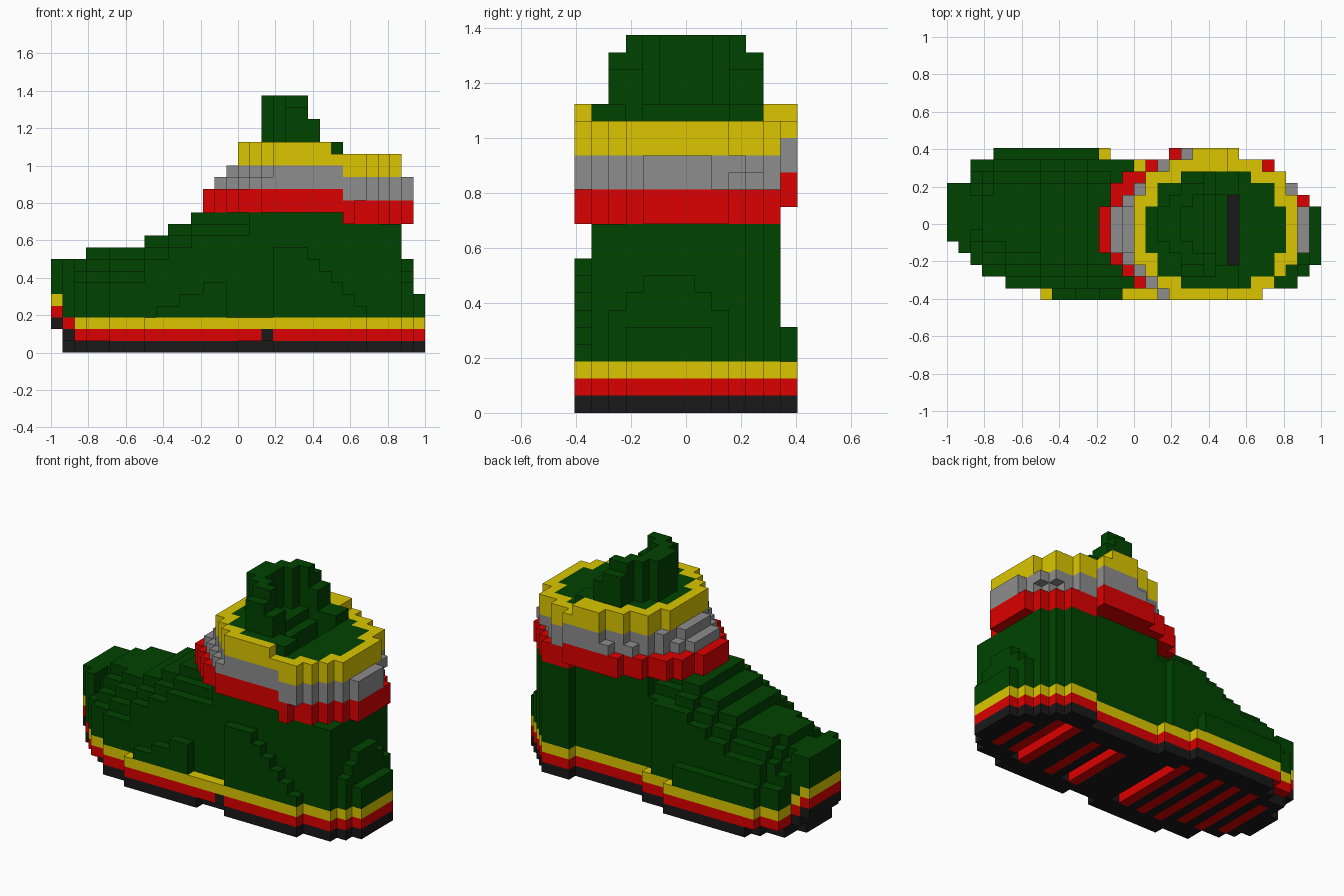
import bpy, bmesh

cube = bpy.data.objects.get("Cube")
if cube:
    bpy.data.objects.remove(cube, do_unlink=True)

U = 1 / 16                  # block size
NX, NY = 32, 13             # blocks along the foot and across it

COLOURS = {
    "dark_green": (0.0, 0.056, 0.0),
    "yellow": (0.708, 0.565, 0.0),
    "red": (0.716, 0.0, 0.0),
    "grey": (0.266, 0.266, 0.266),
    "black": (0.0097, 0.0097, 0.0097),
}
PARTS = {
    "outsole": "black", "tread_bars": "red", "red_midsole": "red",
    "yellow_welt": "yellow", "upper": "dark_green", "red_collar": "red",
    "grey_collar": "grey", "yellow_collar": "yellow", "lining": "dark_green",
    "tongue": "dark_green", "insole": "black",
}
mats = {}
for name, rgb in COLOURS.items():
    m = bpy.data.materials.new(name)
    m.use_nodes = True
    m.diffuse_color = (*rgb, 1)
    bsdf = m.node_tree.nodes["Principled BSDF"]
    bsdf.inputs["Base Color"].default_value = (*rgb, 1)
    bsdf.inputs["Roughness"].default_value = 0.9
    mats[name] = m

blocks = {}                 # (i, j, k) -> part name


def column(part, i, j, k0, k1):
    for k in range(k0, k1):
        blocks[i, j, k] = part


def runs(*pairs):
    """Expand (value, count) pairs into one value per block."""
    return [v for v, n in pairs for _ in range(n)]


# Footprint edges and instep height for each slice from toe to heel
J_MIN = runs((5, 1), (4, 1), (3, 1), (2, 2), (1, 3), (0, 19), (1, 3), (2, 1), (3, 1))
J_MAX = runs((9, 2), (11, 2), (12, 10), (11, 3), (10, 8), (11, 3), (10, 1), (9, 1), (8, 1), (7, 1))
TOP = runs((8, 3), (9, 5), (10, 2), (11, 2), (12, 13), (11, 5), (8, 1), (5, 1))


def inside(i, j, x0, x1, y0, y1, power):
    """Is the block centre inside a rounded oval with these limits?"""
    x, y = -1 + (i + 0.5) * U, (j + 0.5 - NY / 2) * U
    dx = abs(x - (x0 + x1) / 2) / ((x1 - x0) / 2)
    dy = abs(y - (y0 + y1) / 2) / ((y1 - y0) / 2)
    return dx ** power + dy ** power <= 1


# Sole layers with toe spring; flush red bars cross the tread,
# and three of them stand beside an open groove
BARS = (3, 5, 7, 9, 11, 13, 19, 22, 25, 27, 29)
GROOVES = (14, 20, 26)
for i in range(NX):
    lift = max(0, 2 - i)
    a, b = J_MIN[i], J_MAX[i]
    for j in range(a, b + 1):
        across = a + 2 <= j <= b - 2
        inset = (j in (a, b) and i <= 4) or (j == 0 and 16 <= i <= 18)
        if across and i in BARS:
            column("tread_bars", i, j, 0, 1)
        elif not (across and i in GROOVES):
            column("outsole", i, j, 2 if i == 0 else int(inset), 1 + lift)
        column("red_midsole", i, j, 1 + lift, 2 + lift)
        column("upper" if (i, j) == (1, 4) else "yellow_welt", i, j, 2 + lift, 3 + lift)
column("outsole", 18, 0, 1, 2)


def upper_top(i, j):
    """Height of the upper, stepping down towards its edges."""
    a, b, top = J_MIN[i], J_MAX[i], TOP[i]
    if i < 2:
        return top
    if i == 30:
        return top - max(0, abs(j - 5) - 1)
    if j == 0:                                   # outer side panels
        return 4 + (i - 9) // 2 if i < 15 else min(9, 30 - i)
    if i < 17:                                   # rounded forefoot
        if j == a:
            return min(top, 6)
        if j == b and i < 14:
            return min(top, 5)
        d = min(j - a, b - j)
        return top - (2 if d <= 1 else 1 if d == 2 else 0)
    return top


# Upper, leaving a few bare ledges on the welt
for i in range(NX):
    for j in range(J_MIN[i], J_MAX[i] + 1):
        ledge = (j == 0 and (i == 8 or 15 <= i <= 18)) or (i, j) in ((13, 12), (16, 11))
        if not ledge:
            column("upper", i, j, 3 + max(0, 2 - i), upper_top(i, j))

# Striped collar: two layers per stripe, one block lower round the heel
STRIPES = [
    ("red_collar", 12, -0.1875, 0.945, -0.42, 0.395, 2.0),
    ("red_collar", 13, -0.1875, 0.945, -0.42, 0.395, 2.0),
    ("grey_collar", 14, -0.125, 0.9375, -0.445, 0.395, 1.75),
    ("grey_collar", 15, -0.0625, 0.9375, -0.445, 0.395, 1.75),
    ("yellow_collar", 16, 0.0, 0.875, -0.44, 0.393, 2.2),
    ("yellow_collar", 17, 0.0, 0.875, -0.44, 0.393, 2.2),
]
for part, k, *oval in STRIPES:
    for i in range(NX):
        for j in range(NY):
            if inside(i, j, *oval) and (i, k) != (24, 17):
                blocks[i, j, k - (i >= 25)] = part

# Lining fills the opening flush with its rim, with a slot down to the insole
SLOT = {22: 17, 23: 15, 24: 4}
for i in range(NX):
    for j in range(NY):
        if inside(i, j, 0.0625, 0.8125, -0.36, 0.29, 2.2):
            floor = 18 if i <= 24 else 17
            if 3 <= j <= 8:
                floor = SLOT.get(i, floor)
            for k in range(4, 18):
                if k < floor:
                    blocks[i, j, k] = "lining" if k > 10 else "upper"
                else:
                    blocks.pop((i, j, k), None)
for j in range(3, 9):
    blocks[24, j, 3] = "insole"

# Tongue curves round the front of the ankle
for j in range(2, 11):
    d = abs(j - 6)
    start = 18 + (0, 0, 1, 2, 2)[d]
    for i in range(start, start + 2):
        column("tongue", i, j, 16, 21 if d == 4 else 22)
    if d >= 3:
        column("tongue", 22, j, 16, 20)

# Turn each part's blocks into an outer skin of square faces
SIDES = []
for axis in range(3):
    u, v = (axis + 1) % 3, (axis + 2) % 3
    for s in (0, 1):
        quad = []
        for du, dv in ((0, 0), (1, 0), (1, 1), (0, 1)):
            c = [0, 0, 0]
            c[axis], c[u], c[v] = s, du, dv
            quad.append(tuple(c))
        step = [0, 0, 0]
        step[axis] = 2 * s - 1
        SIDES.append((step, quad if s else quad[::-1]))

for part, colour in PARTS.items():
    bm = bmesh.new()
    verts = {}

    def vert(p):
        if p not in verts:
            verts[p] = bm.verts.new((p[0] * U - 1, (p[1] - NY / 2) * U, p[2] * U))
        return verts[p]

    for cell, owner in blocks.items():
        if owner != part:
            continue
        for step, quad in SIDES:
            if tuple(c + s for c, s in zip(cell, step)) not in blocks:
                bm.faces.new([vert(tuple(c + q for c, q in zip(cell, corner)))
                              for corner in quad])
    # Merge coplanar squares into larger flat faces
    bmesh.ops.dissolve_limit(bm, angle_limit=0.01, verts=bm.verts[:], edges=bm.edges[:])
    mesh = bpy.data.meshes.new(part)
    bm.to_mesh(mesh)
    bm.free()
    mesh.materials.append(mats[colour])
    bpy.context.collection.objects.link(bpy.data.objects.new(part, mesh))
